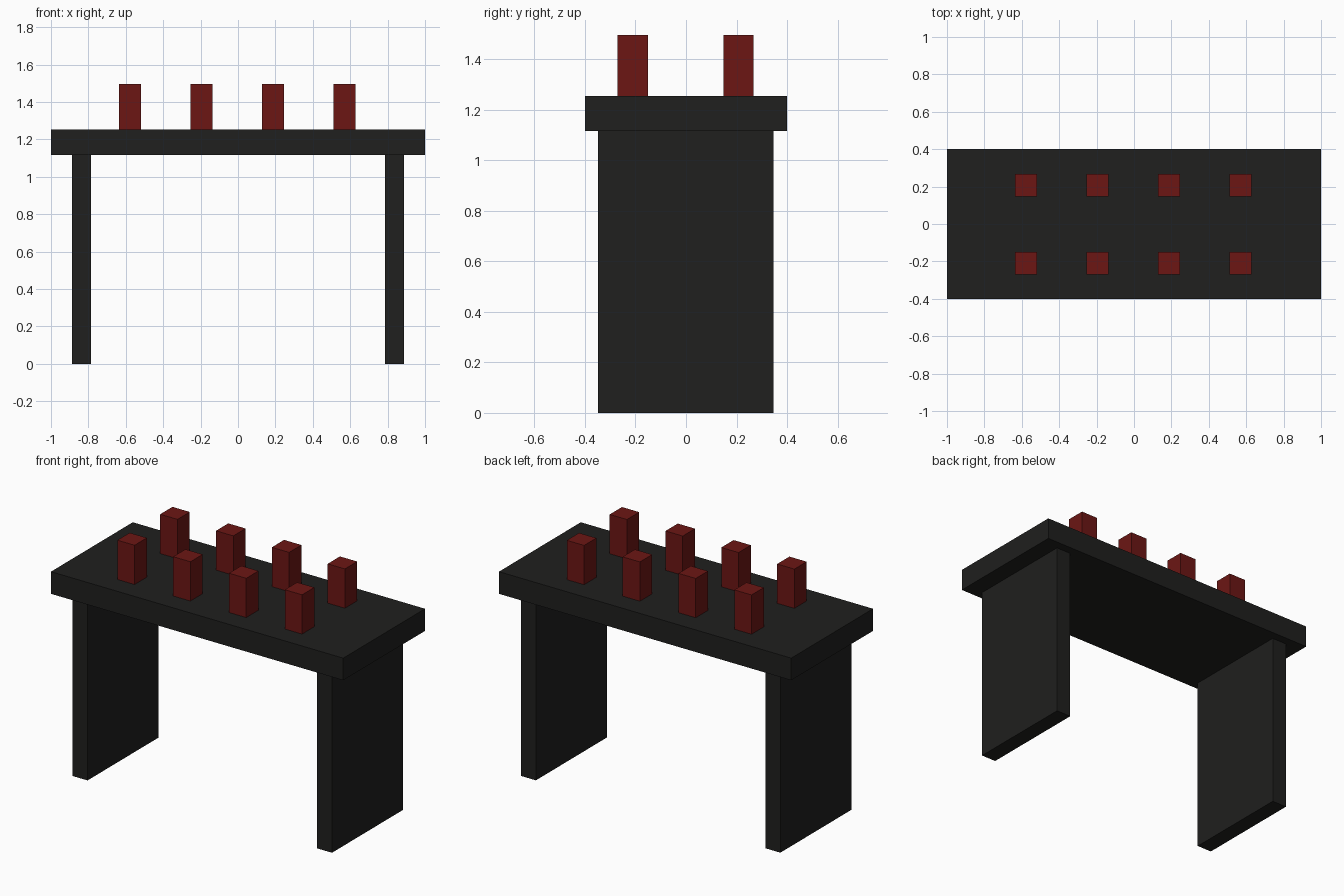
import bpy

if "Cube" in bpy.data.objects:
    bpy.data.objects.remove(bpy.data.objects["Cube"])


def material(name, rgb):
    mat = bpy.data.materials.new(name)
    mat.diffuse_color = (*rgb, 1.0)
    mat.use_nodes = True
    mat.node_tree.nodes["Principled BSDF"].inputs["Base Color"].default_value = mat.diffuse_color
    return mat


def box(name, low, high, mat):
    bpy.ops.mesh.primitive_cube_add(size=1)
    obj = bpy.context.object
    obj.name = name
    obj.location = [(a + b) / 2 for a, b in zip(low, high)]
    obj.scale = [b - a for a, b in zip(low, high)]
    bpy.ops.object.transform_apply(location=False, rotation=False, scale=True)
    obj.data.materials.append(mat)
    return obj


black = material("black", (0.014, 0.014, 0.013))
red = material("dark_red", (0.15, 0.008, 0.007))

UNDERSIDE, SURFACE, PEG_TOP = 1.117, 1.254, 1.497

# Table top slab
box("table_top", (-1, -0.4, UNDERSIDE), (1, 0.4, SURFACE), black)

# Panel legs at both ends
for side, x in (("left", -0.837), ("right", 0.836)):
    box(f"{side}_leg", (x - 0.051, -0.348, 0), (x + 0.051, 0.346, UNDERSIDE), black)

# Two rows of four square pegs
for row, y in (("front", -0.211), ("back", 0.208)):
    for i in range(4):
        x = -0.577 + i * 0.382
        box(f"{row}_peg_{i + 1}", (x - 0.059, y - 0.06, SURFACE),
            (x + 0.059, y + 0.06, PEG_TOP), red)
